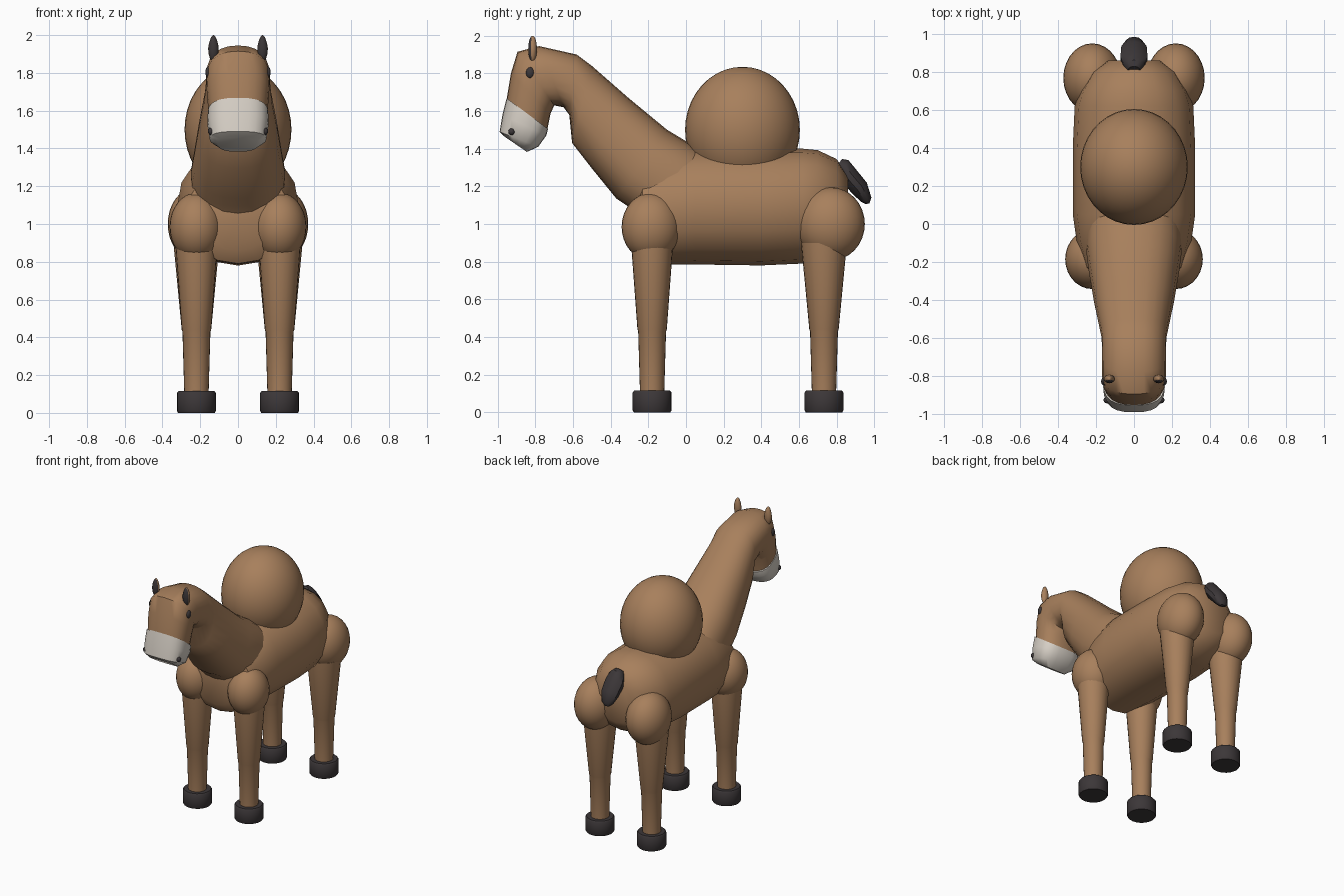
import bpy, bmesh, math
from mathutils import Vector

if "Cube" in bpy.data.objects:
    bpy.data.objects.remove(bpy.data.objects["Cube"])


def material(name, rgb):
    m = bpy.data.materials.new(name)
    m.diffuse_color = (*rgb, 1)
    m.use_nodes = True
    m.node_tree.nodes["Principled BSDF"].inputs["Base Color"].default_value = m.diffuse_color
    return m


BROWN = material("brown_coat", (0.39, 0.215, 0.108))
CREAM = material("cream_muzzle", (0.68, 0.63, 0.565))
DARK = material("dark_charcoal", (0.045, 0.038, 0.040))


def finish(name, bm, *mats, angle=40):
    bmesh.ops.recalc_face_normals(bm, faces=bm.faces)
    me = bpy.data.meshes.new(name)
    bm.to_mesh(me)
    bm.free()
    for m in mats:
        me.materials.append(m)
    for p in me.polygons:
        p.use_smooth = True
    me.set_sharp_from_angle(angle=math.radians(angle))
    ob = bpy.data.objects.new(name, me)
    bpy.context.collection.objects.link(ob)
    return ob


def loft(name, sections, mat, n=20, power=1.0, angle=40):
    """Skin ovals, each given as (top y, top z, under y, under z, half width)."""
    bm = bmesh.new()
    rings = []
    for ty, tz, uy, uz, w in sections:
        top, under = Vector((0, ty, tz)), Vector((0, uy, uz))
        mid, half = (top + under) / 2, (top - under) / 2
        ring = []
        for i in range(n):
            a = 2 * math.pi * i / n
            s, c = math.sin(a), math.cos(a)
            s = math.copysign(abs(s) ** power, s)
            c = math.copysign(abs(c) ** power, c)
            ring.append(bm.verts.new(mid + half * c + Vector((w * s, 0, 0))))
        rings.append(ring)
    for a, b in zip(rings, rings[1:]):
        for i in range(n):
            j = (i + 1) % n
            bm.faces.new((a[i], a[j], b[j], b[i]))
    bm.faces.new(rings[0])
    bm.faces.new(rings[-1])
    return finish(name, bm, mat, angle=angle)


def ball(name, loc, radii, *mats, seg=28, rings=16):
    bm = bmesh.new()
    bmesh.ops.create_uvsphere(bm, u_segments=seg, v_segments=rings, radius=1)
    bmesh.ops.scale(bm, vec=radii, verts=bm.verts)
    bmesh.ops.translate(bm, vec=loc, verts=bm.verts)
    return finish(name, bm, *mats)


def turned(name, x, y, profile, mat, n=24):
    """Vertical lathe from (radius, z) pairs."""
    bm = bmesh.new()
    rings = [[bm.verts.new((x + r * math.cos(2 * math.pi * i / n),
                            y + r * math.sin(2 * math.pi * i / n), z))
              for i in range(n)] for r, z in profile]
    for a, b in zip(rings, rings[1:]):
        for i in range(n):
            j = (i + 1) % n
            bm.faces.new((a[i], a[j], b[j], b[i]))
    bm.faces.new(rings[0])
    bm.faces.new(rings[-1])
    return finish(name, bm, mat)


# Barrel body
loft("body", [
    (-0.28, 1.16, -0.28, 0.86, 0.17),
    (-0.23, 1.31, -0.23, 0.79, 0.265),
    (-0.10, 1.37, -0.10, 0.785, 0.30),
    (0.05, 1.40, 0.05, 0.785, 0.322),
    (0.40, 1.40, 0.40, 0.78, 0.322),
    (0.62, 1.40, 0.62, 0.79, 0.312),
    (0.70, 1.392, 0.70, 0.81, 0.285),
    (0.80, 1.345, 0.80, 0.86, 0.225),
    (0.86, 1.26, 0.86, 0.94, 0.14),
], BROWN, n=16, power=0.92)

# Neck sweeping up and over into the head
loft("neck_and_head", [
    (0.12, 1.36, -0.22, 0.98, 0.25),
    (0.00, 1.44, -0.31, 1.095, 0.25),
    (-0.10, 1.50, -0.37, 1.135, 0.24),
    (-0.30, 1.665, -0.50, 1.295, 0.212),
    (-0.50, 1.84, -0.605, 1.43, 0.18),
    (-0.58, 1.90, -0.62, 1.58, 0.17),
    (-0.78, 1.945, -0.65, 1.62, 0.168),
    (-0.895, 1.915, -0.70, 1.63, 0.168),
    (-0.93, 1.80, -0.72, 1.585, 0.165),
    (-0.953, 1.66, -0.737, 1.50, 0.155),
], BROWN, n=24, power=0.85, angle=55)

# Pale muzzle
loft("muzzle", [
    (-0.953, 1.668, -0.733, 1.505, 0.16),
    (-0.975, 1.58, -0.742, 1.47, 0.162),
    (-0.99, 1.49, -0.785, 1.41, 0.15),
    (-0.965, 1.465, -0.845, 1.383, 0.105),
], CREAM, n=24, power=0.75, angle=50)

# Hump on the back
ball("hump", (0, 0.30, 1.50), (0.283, 0.305, 0.335), BROWN, seg=36, rings=20)

# Hanging tail tuft
loft("tail", [
    (0.83, 1.345, 0.78, 1.29, 0.035),
    (0.862, 1.34, 0.82, 1.25, 0.06),
    (0.895, 1.30, 0.848, 1.20, 0.075),
    (0.96, 1.22, 0.89, 1.155, 0.07),
    (0.985, 1.14, 0.93, 1.118, 0.045),
    (0.975, 1.11, 0.955, 1.105, 0.02),
], DARK, n=10)

for sx, side in ((-1, "left"), (1, "right")):
    x = 0.22 * sx
    # Legs with rounded joints and hooves
    for end, y, joint_y, joint_z, radii, thick in (
            ("front", -0.18, -0.185, 0.985, (0.142, 0.157, 0.18), 0.112),
            ("rear", 0.733, 0.768, 1.0, (0.152, 0.182, 0.195), 0.122)):
        ball(f"{side}_{end}_joint", (x, joint_y, joint_z), radii, BROWN)
        turned(f"{side}_{end}_leg", x, y,
               [(0.064, 0.09), (0.074, 0.43), (0.078, 0.44), (thick, 0.90)], BROWN)
        turned(f"{side}_{end}_hoof", x, y,
               [(0.097, 0), (0.103, 0.01), (0.103, 0.105), (0.095, 0.115)], DARK)

    # Ears: pointed, dark on the side that faces forward
    ear = ball(f"{side}_ear", (0.13 * sx, -0.815, 1.93), (0.028, 0.023, 0.07),
               BROWN, DARK, seg=16, rings=12)
    for v in ear.data.vertices:
        t = max(0, (v.co.z - 1.93) / 0.07)
        v.co.x += (0.13 * sx - v.co.x) * 0.25 * t
    for p in ear.data.polygons:
        p.material_index = 1 if p.normal.y < -0.45 else 0

    # Eyes and nostrils
    ball(f"{side}_eye", (0.158 * sx, -0.828, 1.803), (0.015, 0.022, 0.03),
         DARK, seg=14, rings=8)
    ball(f"{side}_nostril", (0.14 * sx, -0.926, 1.49), (0.02, 0.018, 0.019),
         DARK, seg=14, rings=8)
